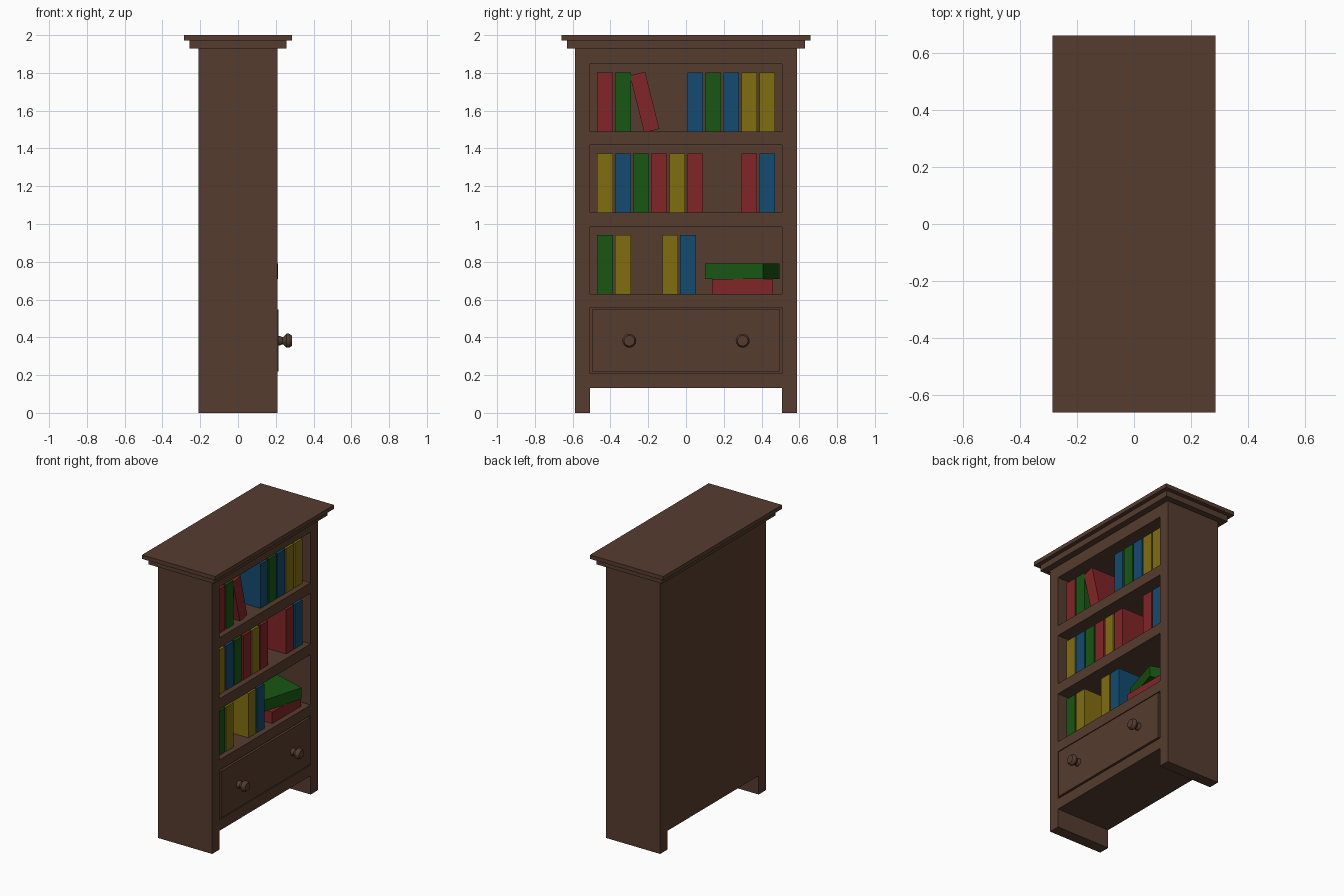
import bpy, bmesh
from math import radians, cos, sin, tau
from mathutils import Matrix

if "Cube" in bpy.data.objects:
    bpy.data.objects.remove(bpy.data.objects["Cube"])


def material(name, rgb):
    m = bpy.data.materials.new(name)
    m.diffuse_color = (*rgb, 1)
    m.use_nodes = True
    m.node_tree.nodes["Principled BSDF"].inputs["Base Color"].default_value = m.diffuse_color
    return m


WOOD = material("dark_wood", (0.092, 0.045, 0.028))
RED = material("red_cover", (0.22, 0.018, 0.02))
GREEN = material("green_cover", (0.009, 0.092, 0.006))
BLUE = material("blue_cover", (0.006, 0.07, 0.16))
YELLOW = material("yellow_cover", (0.22, 0.155, 0.005))
COLORS = {"r": RED, "g": GREEN, "b": BLUE, "y": YELLOW}


def finish(name, bm, mat=None):
    me = bpy.data.meshes.new(name)
    bmesh.ops.recalc_face_normals(bm, faces=bm.faces[:])
    bm.to_mesh(me)
    bm.free()
    ob = bpy.data.objects.new(name, me)
    bpy.context.collection.objects.link(ob)
    if mat:
        me.materials.append(mat)
    return ob


def add_box(bm, x, y, z):
    """Box from (min, max) pairs."""
    size = Matrix.Diagonal((x[1] - x[0], y[1] - y[0], z[1] - z[0], 1))
    mid = Matrix.Translation([(a + b) / 2 for a, b in (x, y, z)])
    bmesh.ops.create_cube(bm, size=1, matrix=mid @ size)


def box(name, x, y, z, mat=WOOD):
    bm = bmesh.new()
    add_box(bm, x, y, z)
    return finish(name, bm, mat)


# Carcass: solid block with shelf, drawer and foot openings cut out
D, W, IN = 0.21, 0.587, 0.508
SHELVES = [(1.49, 1.846), (1.06, 1.417), (0.63, 0.985)]
carcass = box("carcass", (-D, D), (-W, W), (0, 1.93))
bm = bmesh.new()
for z in SHELVES + [(0.208, 0.557)]:
    add_box(bm, (-0.18, 0.4), (-IN, IN), z)
add_box(bm, (-0.4, 0.4), (-IN, IN), (-0.1, 0.132))
cutter = finish("opening_cutter", bm)
cutter.hide_render = True
cutter.hide_viewport = True
mod = carcass.modifiers.new("openings", 'BOOLEAN')
mod.object = cutter
mod.operation = 'DIFFERENCE'
mod.solver = 'EXACT'

# Stepped top
box("top_moulding", (-0.256, 0.256), (-0.63, 0.63), (1.93, 1.972))
box("top_board", (-0.285, 0.285), (-0.66, 0.66), (1.972, 2.0))

# Drawer
box("drawer", (-0.17, 0.215), (-0.498, 0.498), (0.218, 0.548))

# Turned knobs: (x, radius) profile around the x axis
PROFILE = [(0.21, 0.026), (0.222, 0.026), (0.235, 0.019), (0.242, 0.022),
           (0.257, 0.037), (0.27, 0.037), (0.285, 0.028)]
N = 16
for side, y0 in (("left", -0.3), ("right", 0.3)):
    bm = bmesh.new()
    rings = [[bm.verts.new((x, y0 + r * cos(tau * i / N), 0.382 + r * sin(tau * i / N)))
              for i in range(N)] for x, r in PROFILE]
    for a, b in zip(rings, rings[1:]):
        for i in range(N):
            j = (i + 1) % N
            bm.faces.new((a[i], a[j], b[j], b[i]))
    bm.faces.new(rings[0])
    bm.faces.new(rings[-1])
    knob = finish(side + "_knob", bm, WOOD)
    bpy.ops.object.select_all(action='DESELECT')
    bpy.context.view_layer.objects.active = knob
    knob.select_set(True)
    bpy.ops.object.shade_smooth_by_angle(angle=radians(30))

# Books
T, H, DEPTH, BX = 0.083, 0.312, 0.30, 0.02


def book(name, color, y, z, rot=(0, 0, 0), size=(DEPTH, T, H)):
    sx, sy, sz = (s / 2 for s in size)
    ob = box(name, (-sx, sx), (-sy, sy), (-sz, sz), COLORS[color])
    ob.location = (BX, y, z)
    ob.rotation_euler = [radians(a) for a in rot]


# Upright books in ten slots per shelf, dots are gaps
for row, (layout, (z, _)) in enumerate(zip(["rg...bgbyy", "ybgryr..rb", "gy"], SHELVES)):
    for k, c in enumerate(layout):
        if c != ".":
            book(f"shelf{row + 1}_book{k + 1}", c, -0.429 + 0.0955 * k, z + H / 2)
book("upright_yellow_book", "y", -0.084, 0.63 + H / 2)
book("upright_blue_book", "b", 0.011, 0.63 + H / 2)
book("leaning_book", "r", -0.219, 1.645, (14, 0, 0))

# Lying stack
book("lying_lower_book", "r", 0.299, 0.63 + 0.04, size=(DEPTH, 0.322, 0.08))
book("lying_upper_book", "g", 0.298, 0.71 + 0.04, (0, 0, -17), (DEPTH, 0.322, 0.08))
